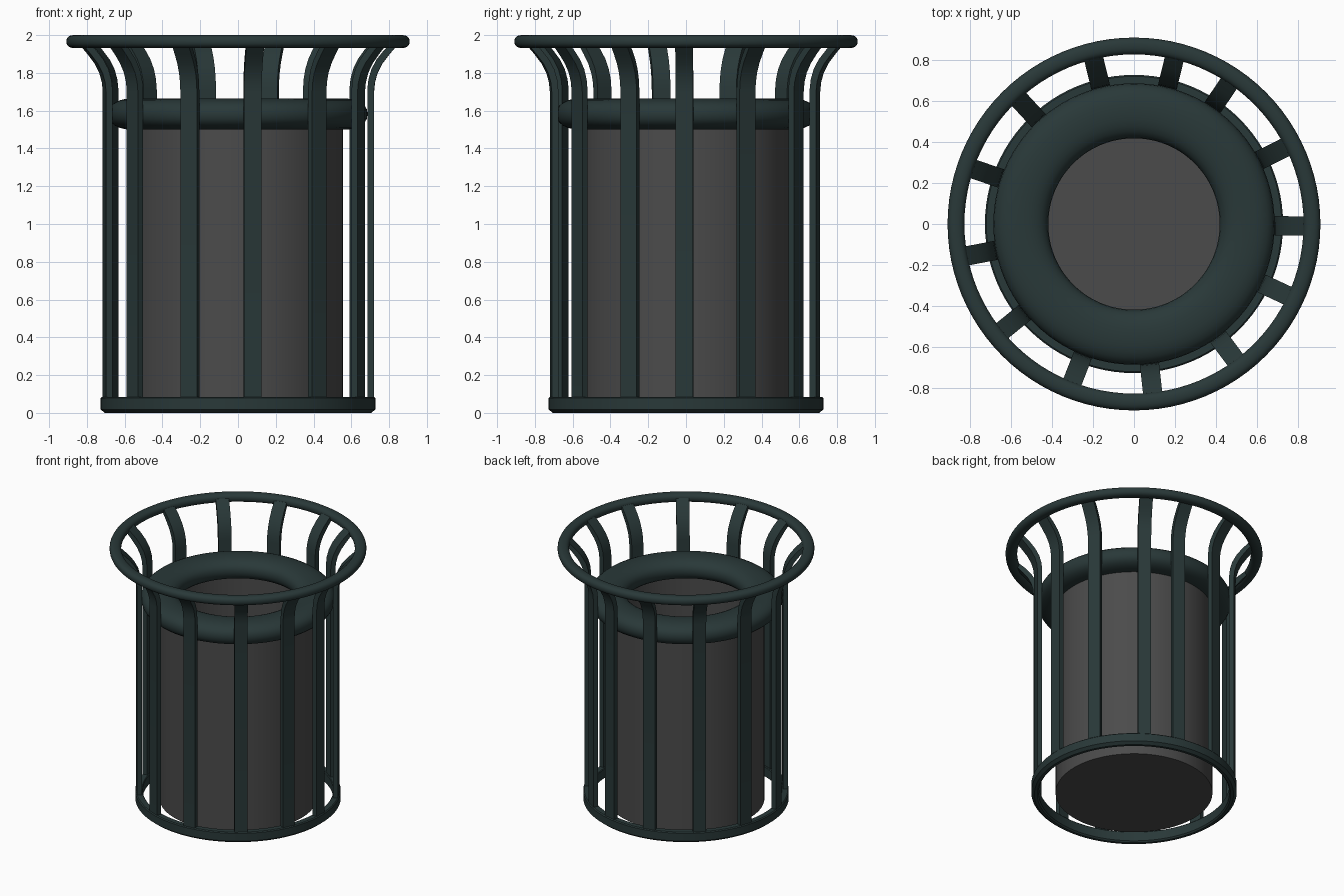
import bpy, bmesh
from math import radians, cos, sin, pi, copysign
from mathutils import Matrix

if "Cube" in bpy.data.objects:
    bpy.data.objects.remove(bpy.data.objects["Cube"])


def material(name, rgb):
    m = bpy.data.materials.new(name)
    m.diffuse_color = (*rgb, 1)
    m.use_nodes = True
    m.node_tree.nodes["Principled BSDF"].inputs["Base Color"].default_value = m.diffuse_color
    return m


green = material("dark_green_paint", (0.022, 0.04, 0.04))
grey = material("liner_grey", (0.07, 0.07, 0.07))


def finish(name, bm, mat, angle):
    bmesh.ops.recalc_face_normals(bm, faces=bm.faces)
    me = bpy.data.meshes.new(name)
    bm.to_mesh(me)
    bm.free()
    me.materials.append(mat)
    ob = bpy.data.objects.new(name, me)
    bpy.context.collection.objects.link(ob)
    bpy.ops.object.select_all(action='DESELECT')
    ob.select_set(True)
    bpy.context.view_layer.objects.active = ob
    bpy.ops.object.shade_smooth_by_angle(angle=radians(angle))
    return ob


def lathe(name, profile, mat, closed=True, steps=96, angle=40):
    """Spin an (r, z) profile around the z axis."""
    bm = bmesh.new()
    vs = [bm.verts.new((r, 0, z)) for r, z in profile]
    edges = [bm.edges.new(p) for p in zip(vs, vs[1:])]
    if closed:
        edges.append(bm.edges.new((vs[-1], vs[0])))
    bmesh.ops.spin(bm, geom=vs + edges, axis=(0, 0, 1), cent=(0, 0, 0),
                   angle=2 * pi, steps=steps, use_merge=True)
    bmesh.ops.remove_doubles(bm, verts=bm.verts, dist=1e-5)
    return finish(name, bm, mat, angle)


def oval(r, z, a, b, power=2.0, n=24):
    """Rounded cross-section centred on (r, z)."""
    f = lambda v: copysign(abs(v) ** (2 / power), v)
    return [(r + a * f(cos(2 * pi * i / n)), z + b * f(sin(2 * pi * i / n)))
            for i in range(n)]


# Rings and lid
lathe("top_ring", oval(0.868, 1.966, 0.041, 0.034, 2.3), green)
lathe("lid_ring", oval(0.552, 1.582, 0.134, 0.083, 2.3), green)
lathe("base_ring", [(0.675, 0.01), (0.685, 0), (0.705, 0), (0.727, 0.018),
                    (0.727, 0.078), (0.72, 0.085), (0.68, 0.085), (0.675, 0.08)],
      green, angle=30)

# Open liner with a closed bottom
lathe("liner", [(0, 0.012), (0.555, 0.012), (0.555, 1.56), (0.545, 1.56),
                (0.545, 0.022), (0, 0.022)], grey, closed=False)

# Upright slats: flat bars flaring outward at the top
outer = [(0.72, 0.03), (0.72, 1.70), (0.725, 1.75), (0.739, 1.80),
         (0.765, 1.85), (0.803, 1.90), (0.85, 1.955)]
inner = [(0.685, 0.03), (0.685, 1.71), (0.691, 1.765), (0.707, 1.82),
         (0.735, 1.872), (0.775, 1.922), (0.83, 1.975)]
angles = [-0.7, 26.9, 56, 76.3, 103.7, 132.7, 161.1, 190.8, 219, 248.7,
          276.3, 306.7, 335]
half_width = 0.047
for i, a in enumerate(angles):
    bm = bmesh.new()
    rows = [[bm.verts.new((r, y, z)) for r, y, z in
             ((o[0], -half_width, o[1]), (o[0], half_width, o[1]),
              (n[0], half_width, n[1]), (n[0], -half_width, n[1]))]
            for o, n in zip(outer, inner)]
    for lo, hi in zip(rows, rows[1:]):
        for k in range(4):
            j = (k + 1) % 4
            bm.faces.new((lo[k], lo[j], hi[j], hi[k]))
    bm.faces.new(rows[0])
    bm.faces.new(rows[-1])
    bm.transform(Matrix.Rotation(radians(a), 4, 'Z'))
    finish(f"slat_{i + 1}", bm, green, 35)
